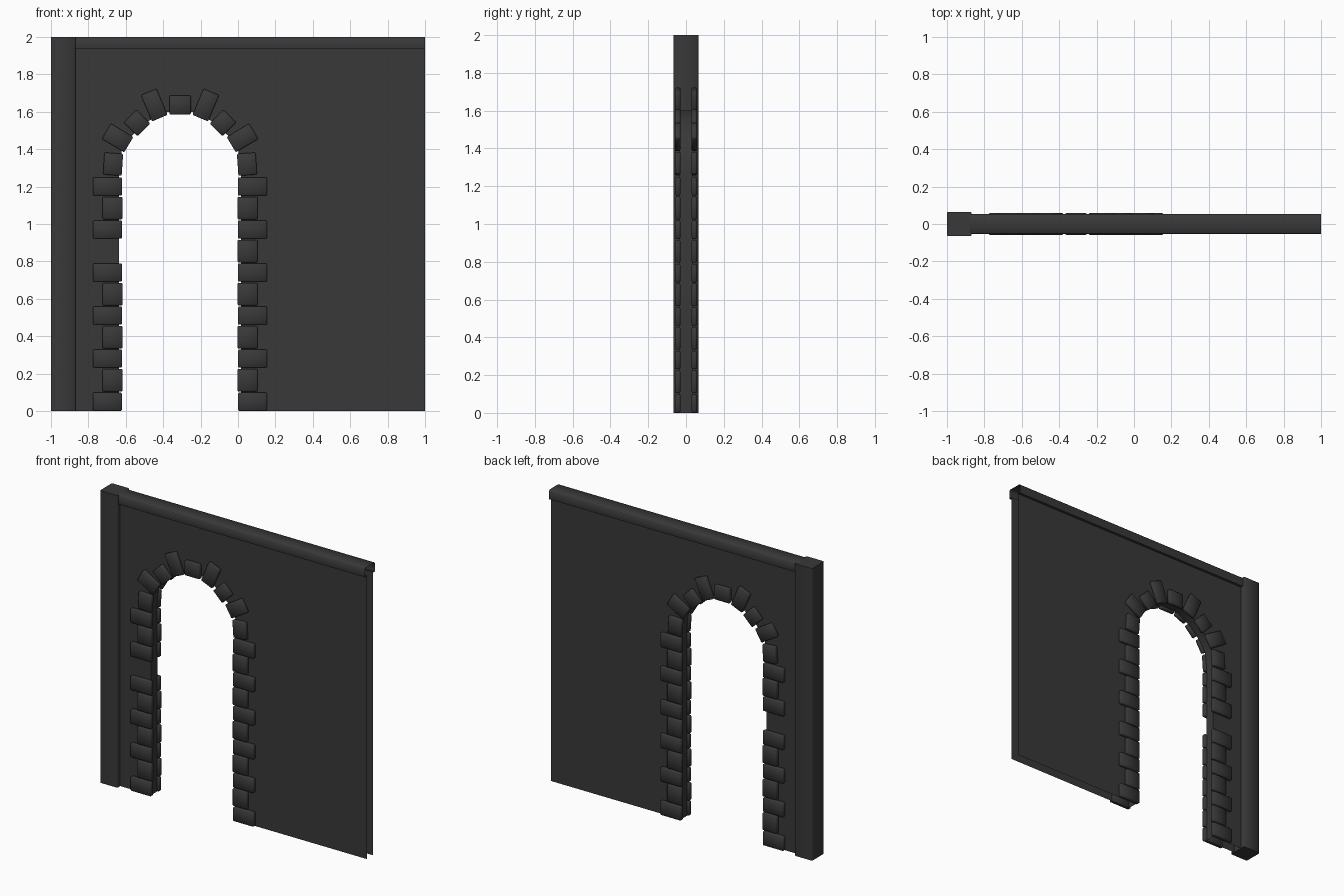
import bpy, bmesh
from math import radians
from mathutils import Matrix, Vector

if "Cube" in bpy.data.objects:
    bpy.data.objects.remove(bpy.data.objects["Cube"])

mat = bpy.data.materials.new("dark_stone")
mat.diffuse_color = (0.04, 0.04, 0.04, 1)
mat.use_nodes = True
mat.node_tree.nodes["Principled BSDF"].inputs["Base Color"].default_value = mat.diffuse_color

CX = -0.31      # arch centre line
WY = 0.034      # half thickness of the wall


def finish(name, bm, angle=50):
    bmesh.ops.recalc_face_normals(bm, faces=bm.faces)
    me = bpy.data.meshes.new(name)
    bm.to_mesh(me)
    bm.free()
    me.materials.append(mat)
    ob = bpy.data.objects.new(name, me)
    bpy.context.collection.objects.link(ob)
    bpy.ops.object.select_all(action='DESELECT')
    ob.select_set(True)
    bpy.context.view_layer.objects.active = ob
    bpy.ops.object.shade_smooth_by_angle(angle=radians(angle))
    return ob


# wall: two sheets joined by the arch reveal, open at the bottom and right end
half = [(0.325, 0), (0.325, 1.27), (0.312, 1.39), (0.255, 1.475),
        (0.165, 1.553), (0.065, 1.60)]
arch = [(CX - x, z) for x, z in half] + [(CX + x, z) for x, z in reversed(half)]
outline = arch + [(1, 0), (1, 1.94), (-0.88, 1.94), (-0.88, 0)]
bm = bmesh.new()
sheets = [[bm.verts.new((x, y, z)) for x, z in outline] for y in (-WY, WY)]
for s in sheets:
    bm.faces.new(s)
for i in range(len(arch) - 1):
    bm.faces.new((sheets[0][i], sheets[0][i + 1], sheets[1][i + 1], sheets[1][i]))
finish("wall", bm)

# coping along the top: open-ended profile swept along x
prof = [(-WY, 1.935), (-0.052, 1.935), (-0.054, 1.945), (-0.054, 1.992), (-0.046, 2.0)]
prof += [(-y, z) for y, z in reversed(prof)]
bm = bmesh.new()
ends = [[bm.verts.new((x, y, z)) for y, z in prof] for x in (-0.88, 1)]
for i in range(len(prof) - 1):
    bm.faces.new((ends[0][i], ends[0][i + 1], ends[1][i + 1], ends[1][i]))
finish("top_coping", bm)

# corner pillar with eased vertical edges
bm = bmesh.new()
bmesh.ops.create_cube(bm, size=1, matrix=Matrix.Translation((-0.934, 0, 1)) @
                      Matrix.Diagonal((0.132, 0.13, 2, 1)))
vert = [e for e in bm.edges if abs(e.verts[0].co.z - e.verts[1].co.z) > 1]
bmesh.ops.bevel(bm, geom=vert, offset=0.006, segments=1, affect='EDGES')
finish("corner_pillar", bm)


def stone(bm, x, z, w, h, tilt, side):
    """Bevelled block on the front (-1) or back (1) face of the wall."""
    m = (Matrix.Translation((x, side * 0.044, z)) @
         Matrix.Rotation(radians(tilt), 4, 'Y') @ Matrix.Diagonal((w, 0.028, h, 1)))
    vs = bmesh.ops.create_cube(bm, size=1, matrix=m)['verts']
    es = list({e for v in vs for e in v.link_edges})
    bmesh.ops.bevel(bm, geom=es, offset=0.005, segments=1, affect='EDGES')


# jamb stones: wide and narrow courses alternate; one is missing on the left
for sx, label in ((-1, "left"), (1, "right")):
    bm = bmesh.new()
    for side in (-1, 1):
        for i in range(11):
            z = 0.05 + i * 0.115
            if i % 2 == 0:
                stone(bm, CX + sx * 0.388, z, 0.156, 0.097, 0, side)
            elif not (sx < 0 and i == 7):
                stone(bm, CX + sx * 0.361, z, 0.108, 0.12, 0, side)
    finish(label + "_jamb_stones", bm)

# arch stones: x offset, z, width, height, tilt
ring = [(0.358, 1.32, 0.10, 0.118, -4), (0.334, 1.46, 0.095, 0.14, 59),
        (0.23, 1.54, 0.095, 0.104, 45), (0.138, 1.636, 0.09, 0.152, 23)]
bm = bmesh.new()
for side in (-1, 1):
    stone(bm, CX, 1.636, 0.115, 0.1, 0, side)
    for x, z, w, h, t in ring:
        for sx in (-1, 1):
            stone(bm, CX + sx * x, z, w, h, sx * t, side)
finish("arch_stones", bm)
